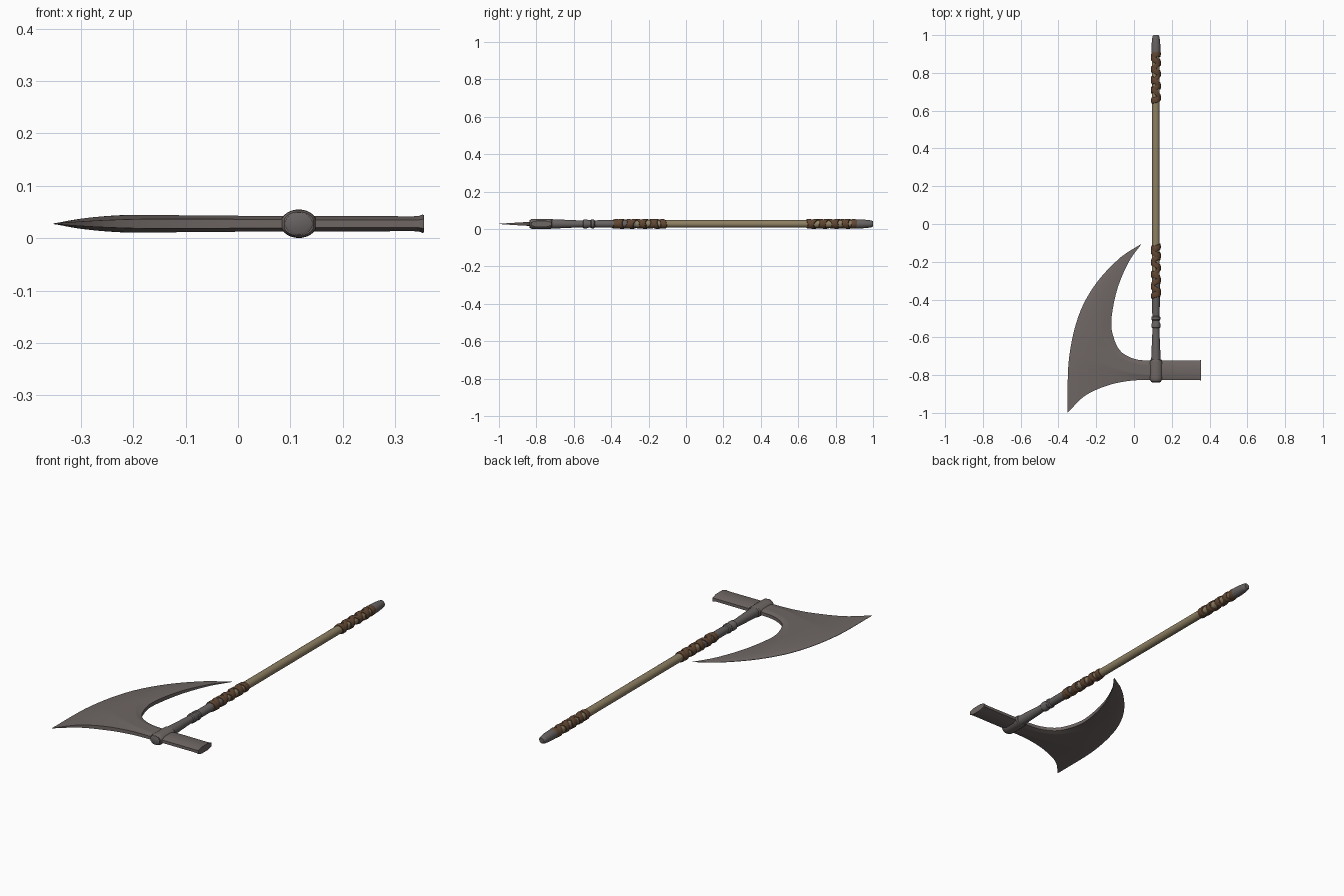
import bpy, bmesh, math, random
from mathutils import Vector

random.seed(4)
if "Cube" in bpy.data.objects:
    bpy.data.objects.remove(bpy.data.objects["Cube"], do_unlink=True)

CX, CZ = 0.116, 0.0275      # handle axis, which runs along y


def material(name, rgb):
    m = bpy.data.materials.new(name)
    m.use_nodes = True
    m.diffuse_color = (*rgb, 1)
    m.node_tree.nodes["Principled BSDF"].inputs["Base Color"].default_value = (*rgb, 1)
    return m


blade_steel = material("blade steel", (0.155, 0.132, 0.125))
fitting_steel = material("fitting steel", (0.135, 0.122, 0.12))
wood = material("pale wood", (0.27, 0.215, 0.125))
leather = material("brown leather", (0.12, 0.062, 0.033))


def skin(name, rings, mat, loop=False, angle=32):
    """Join equal closed rings of points; cap the ends, or close into a loop."""
    bm = bmesh.new()
    rows = [[bm.verts.new(p) for p in ring] for ring in rings]
    n = len(rows[0])
    pairs = list(zip(rows, rows[1:])) + ([(rows[-1], rows[0])] if loop else [])
    for a, b in pairs:
        for i in range(n):
            j = (i + 1) % n
            bm.faces.new((a[i], a[j], b[j], b[i]))
    if not loop:
        bm.faces.new(rows[0])
        bm.faces.new(rows[-1])
    bmesh.ops.recalc_face_normals(bm, faces=bm.faces)
    mesh = bpy.data.meshes.new(name)
    bm.to_mesh(mesh)
    bm.free()
    mesh.materials.append(mat)
    ob = bpy.data.objects.new(name, mesh)
    bpy.context.collection.objects.link(ob)
    bpy.ops.object.select_all(action='DESELECT')
    ob.select_set(True)
    bpy.context.view_layer.objects.active = ob
    bpy.ops.object.shade_smooth_by_angle(angle=math.radians(angle))
    return ob


def lathe(name, profile, mat, sides=20, wide=1.0, clamp=1.0):
    """Turn (y, radius) pairs about the handle axis."""
    rings = []
    for y, r in profile:
        ring = []
        for i in range(sides):
            a = math.tau * (i + 0.5) / sides
            c = max(-clamp, min(clamp, math.cos(a)))
            ring.append((CX + wide * r * c, y, CZ + r * math.sin(a)))
        rings.append(ring)
    return skin(name, rings, mat)


def spline(points, count):
    """Smooth curve through the points, evenly spaced along its length."""
    p = [Vector(q) for q in points]
    p = [2 * p[0] - p[1]] + p + [2 * p[-1] - p[-2]]
    fine = []
    for a, b, c, d in zip(p, p[1:], p[2:], p[3:]):
        for k in range(24):
            t = k / 24
            fine.append(0.5 * (2 * b + (c - a) * t + (2 * a - 5 * b + 4 * c - d) * t**2
                               + (3 * b - a - 3 * c + d) * t**3))
    fine.append(p[-2])
    dist = [0]
    for a, b in zip(fine, fine[1:]):
        dist.append(dist[-1] + (b - a).length)
    out, k = [], 0
    for i in range(count):
        want = dist[-1] * i / (count - 1)
        while k < len(fine) - 2 and dist[k + 1] < want:
            k += 1
        f = (want - dist[k]) / (dist[k + 1] - dist[k])
        out.append(fine[k].lerp(fine[k + 1], f))
    return out


# Blade: a patch between the neck, inner curve, lower curve and cutting edge
S, T = 33, 25
inner = spline([(0.1, -0.725), (0.005, -0.715), (-0.07, -0.675), (-0.108, -0.6),
                (-0.12, -0.51), (-0.09, -0.35), (-0.03, -0.205), (0.04, -0.105)], S)
lower = spline([(0.1, -0.825), (-0.02, -0.83), (-0.14, -0.855),
                (-0.26, -0.91), (-0.352, -1.0)], S)
edge = spline([(0.04, -0.105), (-0.075, -0.18), (-0.205, -0.32),
               (-0.295, -0.49), (-0.345, -0.72), (-0.352, -1.0)], T)
neck = spline([inner[0], lower[0]], T)


def half_thickness(s):
    if s < 0.5:
        return 0.0145 + 0.005 * s
    f = (s - 0.5) * 2
    return 0.017 - 0.016 * f ** 1.6


rings = []
for i in range(S):
    s = i / (S - 1)
    top, bottom = [], []
    for j in range(T):
        t = j / (T - 1)
        corners = (inner[0].lerp(lower[0], t)).lerp(edge[0].lerp(edge[-1], t), s)
        p = inner[i].lerp(lower[i], t) + neck[j].lerp(edge[j], s) - corners
        bevel = min(1, 0.55 + 1.8 * min(t, 1 - t))
        h = half_thickness(s) * bevel
        top.append((p.x, p.y, CZ + h))
        bottom.append((p.x, p.y, CZ - h))
    rings.append(top + bottom[::-1])
skin("blade", rings, blade_steel, angle=40)

# Hammer poll: chamfered bar with a flared striking face
rings = []
for x, grow in ((0.13, 1), (0.335, 0.96), (0.346, 1.02), (0.352, 1.18), (0.355, 1.14)):
    hy, hz = 0.0515 * (1 + (grow - 1) * 0.3), 0.0148 * grow
    section = [(hy, 0.5), (0.5 * hy, 1), (-0.5 * hy, 1), (-hy, 0.5),
               (-hy, -0.5), (-0.5 * hy, -1), (0.5 * hy, -1), (hy, -0.5)]
    rings.append([(x, -0.774 + y, CZ + z * hz) for y, z in section])
skin("hammer_poll", rings, blade_steel, angle=20)

# Eye socket round the head end, with the handle end showing inside
lathe("eye_socket", [(-0.832, 0.023), (-0.826, 0.0265), (-0.81, 0.0272), (-0.74, 0.0272),
                     (-0.722, 0.0265), (-0.717, 0.023)],
      blade_steel, sides=24, wide=1.3, clamp=0.92)
lathe("handle_end", [(-0.8, 0.022), (-0.835, 0.022), (-0.838, 0.017)],
      fitting_steel, sides=24, wide=1.2)

# Tapered steel neck with a double ring
lathe("steel_neck", [(-0.73, 0.026), (-0.66, 0.023), (-0.56, 0.0185), (-0.48, 0.0185),
                     (-0.47, 0.0205), (-0.27, 0.021)], fitting_steel)
lathe("neck_ring", [(-0.552, 0.018), (-0.547, 0.0235), (-0.53, 0.0245), (-0.522, 0.0205),
                    (-0.51, 0.0205), (-0.505, 0.0245), (-0.492, 0.0235), (-0.487, 0.018)],
      fitting_steel)

# Wooden shaft and steel butt cap
lathe("wooden_shaft", [(-0.28, 0.0205), (0.92, 0.0205)], wood)
lathe("butt_cap", [(0.89, 0.0225), (0.92, 0.0245), (0.95, 0.0235), (0.98, 0.0205),
                   (0.995, 0.0175), (1.0, 0.013)], fitting_steel)


# Leather grips: tilted flat bands that cross each other
def grip(name, start, end, count):
    for k in range(count):
        y0 = start + 0.025 + (end - start - 0.05) * k / (count - 1)
        ends = k in (0, count - 1)
        tilt = 0.006 if ends else random.uniform(0.012, 0.024)
        phase = random.uniform(-0.6, 0.6) + math.pi * (k % 2)
        lift = 0.0012 * (k % 2)
        rings = []
        for i in range(24):
            a = math.tau * i / 24
            y = y0 + tilt * math.cos(a + phase)
            ring = []
            for w, r in ((-0.017, 0.019), (-0.015, 0.0235), (-0.006, 0.0258),
                         (0.006, 0.0258), (0.015, 0.0235), (0.017, 0.019)):
                r += lift
                ring.append((CX + r * math.cos(a), y + w, CZ + r * math.sin(a)))
            rings.append(ring)
        skin(f"{name}_band_{k + 1}", rings, leather, loop=True, angle=40)


grip("front_grip", -0.4, -0.1, 9)
grip("rear_grip", 0.635, 0.92, 9)
